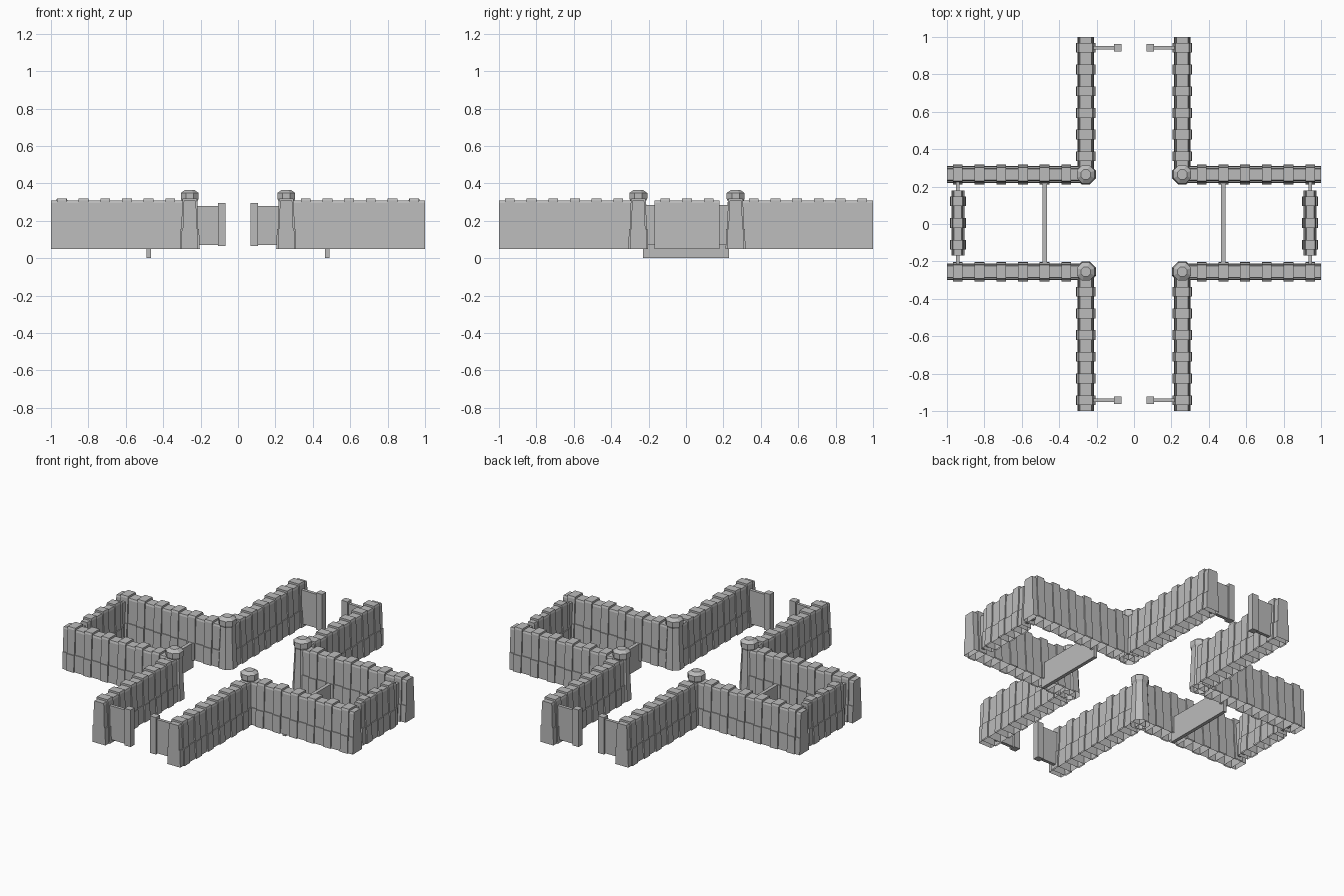
import bpy
import bmesh
from math import pi, cos, sin
from mathutils import Matrix, Vector

if "Cube" in bpy.data.objects:
    bpy.data.objects.remove(bpy.data.objects["Cube"], do_unlink=True)

stone = bpy.data.materials.new("grey_stone")
stone.use_nodes = True
GREY = (0.5, 0.5, 0.5, 1)
stone.diffuse_color = GREY
stone.node_tree.nodes["Principled BSDF"].inputs["Base Color"].default_value = GREY

CX, CY = 0.258, 0.26      # wall centre lines
SHIFT = 0.005             # the plan sits slightly off centre in y
BASE, LEDGE = 0.05, 0.155
PITCH = 0.116


def finish(name, bm):
    bmesh.ops.recalc_face_normals(bm, faces=bm.faces)
    mesh = bpy.data.meshes.new(name)
    bm.to_mesh(mesh)
    bm.free()
    mesh.materials.append(stone)
    obj = bpy.data.objects.new(name, mesh)
    bpy.context.collection.objects.link(obj)
    return obj


def battered_prism(bm, start, end, foot, head, top, place):
    """Tapered wall section with a ledge, open underneath, running along local x."""
    mid = foot + (head - foot) * (LEDGE - BASE) / (top - BASE)
    half = [(foot, BASE), (mid + 0.002, LEDGE), (mid - 0.003, LEDGE),
            (head, top - 0.012), (head - 0.004, top)]
    outline = half + [(-y, z) for y, z in reversed(half)]
    rings = [[bm.verts.new(place @ Vector((x, y, z))) for y, z in outline]
             for x in (start, end)]
    a, b = rings
    for i in range(len(outline) - 1):
        bm.faces.new((a[i], a[i + 1], b[i + 1], b[i]))
    bm.faces.new(a)
    bm.faces.new(b)


def wall(name, start, end, pillars, place, slim=0.0):
    bm = bmesh.new()
    battered_prism(bm, start, end, 0.045 - slim, 0.034 - slim, 0.308, place)
    for x in pillars:
        battered_prism(bm, x - 0.026, x + 0.026, 0.053 - slim, 0.04 - slim, 0.32, place)
    return finish(name, bm)


def box(name, low, high):
    bm = bmesh.new()
    bmesh.ops.create_cube(bm, size=1)
    low, high = Vector(low), Vector(high)
    for v in bm.verts:
        v.co = (low + high) / 2 + v.co * (high - low)
    return finish(name, bm)


def tower(name, x, y):
    # octagonal rings of (radius, height), capped at the top
    rings = []
    bm = bmesh.new()
    for r, z in ((0.058, BASE), (0.045, 0.305), (0.052, 0.318),
                 (0.052, 0.348), (0.028, 0.364)):
        rings.append([bm.verts.new((x + r * cos(pi / 8 + i * pi / 4),
                                    y + r * sin(pi / 8 + i * pi / 4), z))
                      for i in range(8)])
    for a, b in zip(rings, rings[1:]):
        for i in range(8):
            j = (i + 1) % 8
            bm.faces.new((a[i], a[j], b[j], b[i]))
    bm.faces.new(rings[-1])
    finish(name, bm)


long_pillars = [0.942 - PITCH * i for i in range(6)]

# Four corners, each with a tower and two long walls
for sx, side in ((-1, "right"), (1, "left")):
    for sy, end in ((-1, "front"), (1, "back")):
        tag = end + "_" + side
        y = sy * CY + SHIFT
        tower("tower_" + tag, sx * CX, y)
        along_x = Matrix.Translation((0, y, 0)) @ Matrix.Diagonal((sx, 1, 1, 1))
        wall("side_arm_wall_" + tag, CX, 1, long_pillars, along_x)
        along_y = Matrix.Translation((sx * CX, 0, 0)) @ Matrix.Rotation(sy * pi / 2, 4, 'Z')
        wall("end_arm_wall_" + tag, CY, 1, long_pillars, along_y)

        # Gate opening: thin panel and square post
        gy = sy * 0.942
        gx = sx * 0.087
        box("gate_panel_" + tag, (min(gx, sx * 0.23), gy - 0.01, 0.07),
            (max(gx, sx * 0.23), gy + 0.01, 0.28))
        box("gate_post_" + tag, (gx - 0.021, gy - 0.02, 0.065),
            (gx + 0.021, gy + 0.02, 0.295))

    # Short closing wall on a thin panel, and the low cross wall
    place = Matrix.Translation((sx * 0.942, SHIFT, 0)) @ Matrix.Rotation(pi / 2, 4, 'Z')
    wall("closing_wall_" + side, -0.173, 0.173, (-PITCH, 0, PITCH), place, slim=0.01)
    for sy, end in ((-1, "front"), (1, "back")):
        ys = sorted((sy * 0.17 + SHIFT, sy * 0.24 + SHIFT))
        box("closing_panel_" + end + "_" + side, (sx * 0.942 - 0.01, ys[0], 0.07),
            (sx * 0.942 + 0.01, ys[1], 0.285))
    box("cross_wall_" + side, (sx * 0.477 - 0.011, -0.23, 0),
        (sx * 0.477 + 0.011, 0.23, LEDGE))
